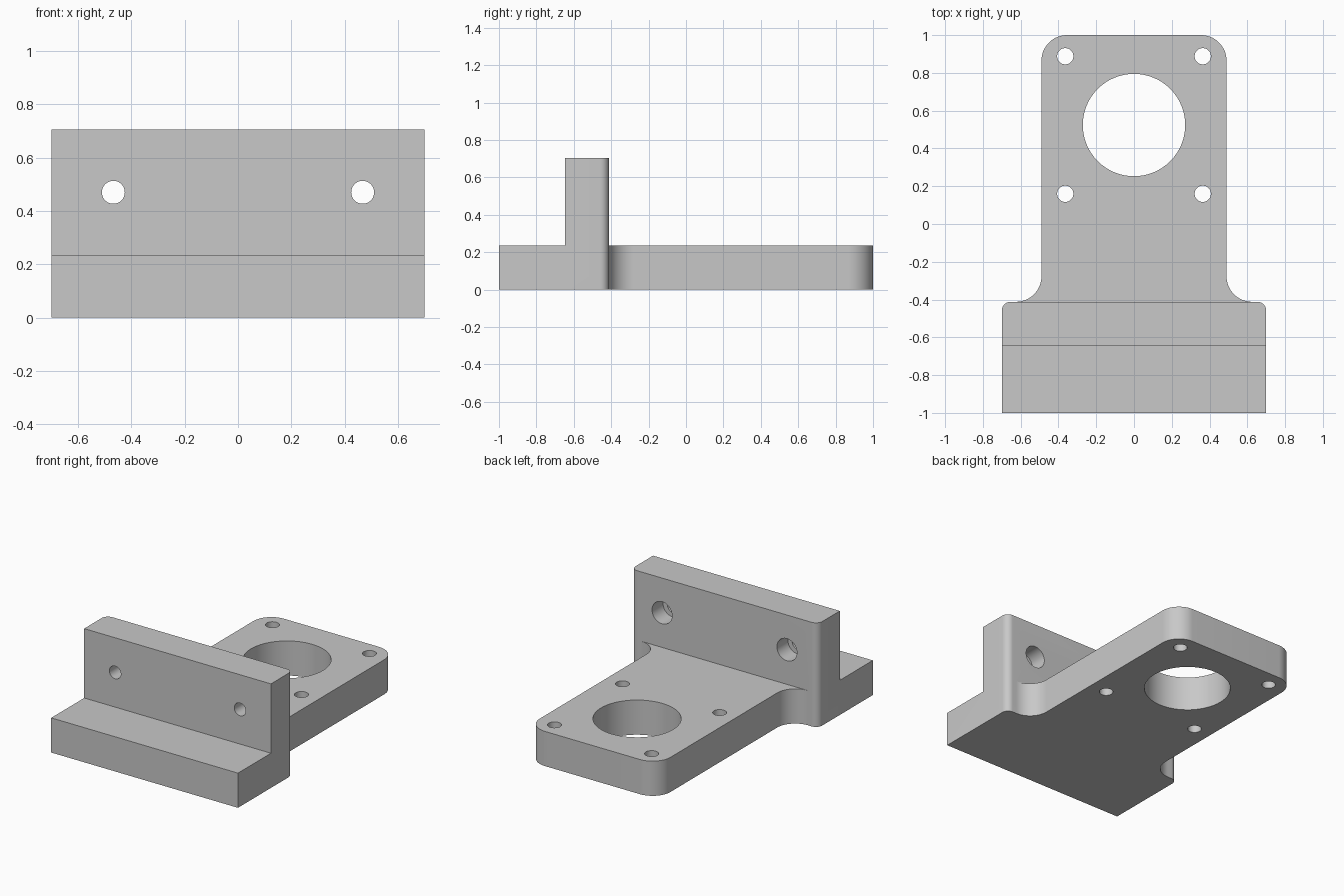
import bpy, bmesh
from math import sin, cos, radians
from mathutils import Matrix

if "Cube" in bpy.data.objects:
    bpy.data.objects.remove(bpy.data.objects["Cube"], do_unlink=True)

# Main sizes
THICK, HEIGHT = 0.235, 0.705
BASE_X, PLATE_X = 0.70, 0.49
WALL_FRONT, WALL_BACK = -0.647, -0.412
ROUND, SMALL_ROUND = 0.135, 0.047

grey = bpy.data.materials.new("grey metal")
grey.use_nodes = True
colour = (0.58, 0.58, 0.58, 1)
grey.diffuse_color = colour
grey.node_tree.nodes["Principled BSDF"].inputs["Base Color"].default_value = colour


def arc(cx, cy, r, start, end, steps=16):
    angles = [radians(start + (end - start) * i / steps) for i in range(steps + 1)]
    return [(cx + r * cos(a), cy + r * sin(a)) for a in angles]


def mirrored(half):
    """Close an outline running up the +x side with its mirror image."""
    return half + [(-x, y) for x, y in reversed(half)]


def make_object(name, bm):
    bmesh.ops.recalc_face_normals(bm, faces=bm.faces)
    mesh = bpy.data.meshes.new(name)
    bm.to_mesh(mesh)
    bm.free()
    mesh.materials.append(grey)
    ob = bpy.data.objects.new(name, mesh)
    bpy.context.collection.objects.link(ob)
    return ob


def prism(name, outline, z0, z1):
    bm = bmesh.new()
    face = bm.faces.new([bm.verts.new((x, y, z0)) for x, y in outline])
    new = bmesh.ops.extrude_face_region(bm, geom=[face])["geom"]
    verts = [v for v in new if isinstance(v, bmesh.types.BMVert)]
    bmesh.ops.translate(bm, verts=verts, vec=(0, 0, z1 - z0))
    return make_object(name, bm)


def drill(name, centre, radius, depth, along_y=False):
    bm = bmesh.new()
    turn = Matrix.Rotation(radians(90), 4, 'X') if along_y else Matrix()
    bmesh.ops.create_cone(bm, cap_ends=True, segments=64, radius1=radius, radius2=radius,
                          depth=depth, matrix=Matrix.Translation(centre) @ turn)
    ob = make_object(name, bm)
    ob.hide_render = True
    return ob


def combine(target, tool, operation):
    mod = target.modifiers.new(tool.name, 'BOOLEAN')
    mod.operation, mod.solver, mod.object = operation, 'EXACT', tool
    bpy.context.view_layer.objects.active = target
    bpy.ops.object.modifier_apply(modifier=mod.name)
    bpy.data.objects.remove(tool, do_unlink=True)


# Base plate: wide foot, concave fillets, rounded far end
shoulder = arc(BASE_X - SMALL_ROUND, WALL_BACK - SMALL_ROUND, SMALL_ROUND, 0, 90)
fillet = arc(PLATE_X + ROUND, WALL_BACK + ROUND, ROUND, 270, 180)
far_corner = arc(PLATE_X - ROUND, 1 - ROUND, ROUND, 0, 90)
bracket = prism("mounting_bracket",
                mirrored([(BASE_X, -1)] + shoulder + fillet + far_corner), 0, THICK)

# Upright wall with rounded back corners
wall = prism("upright_wall", mirrored([(BASE_X, WALL_FRONT)] + shoulder), THICK, HEIGHT)
combine(bracket, wall, 'UNION')

# Plate holes: large bore and four screw holes around it
BORE_Y, SPACING = 0.524, 0.364
combine(bracket, drill("bore", (0, BORE_Y, THICK / 2), 0.271, 1), 'DIFFERENCE')
for sx in (-1, 1):
    for sy in (-1, 1):
        hole = drill("plate_hole", (sx * SPACING, BORE_Y + sy * SPACING, THICK / 2), 0.043, 1)
        combine(bracket, hole, 'DIFFERENCE')

# Wall holes, counterbored from the back
for sx in (-1, 1):
    x, z = sx * 0.468, 0.47
    combine(bracket, drill("wall_hole", (x, WALL_FRONT, z), 0.043, 1, True), 'DIFFERENCE')
    combine(bracket, drill("counterbore", (x, WALL_BACK, z), 0.075, 0.235, True), 'DIFFERENCE')

# Smooth the rounds, keep the edges sharp
bpy.ops.object.select_all(action='DESELECT')
bracket.select_set(True)
bpy.context.view_layer.objects.active = bracket
bpy.ops.object.shade_smooth_by_angle(angle=radians(30))
